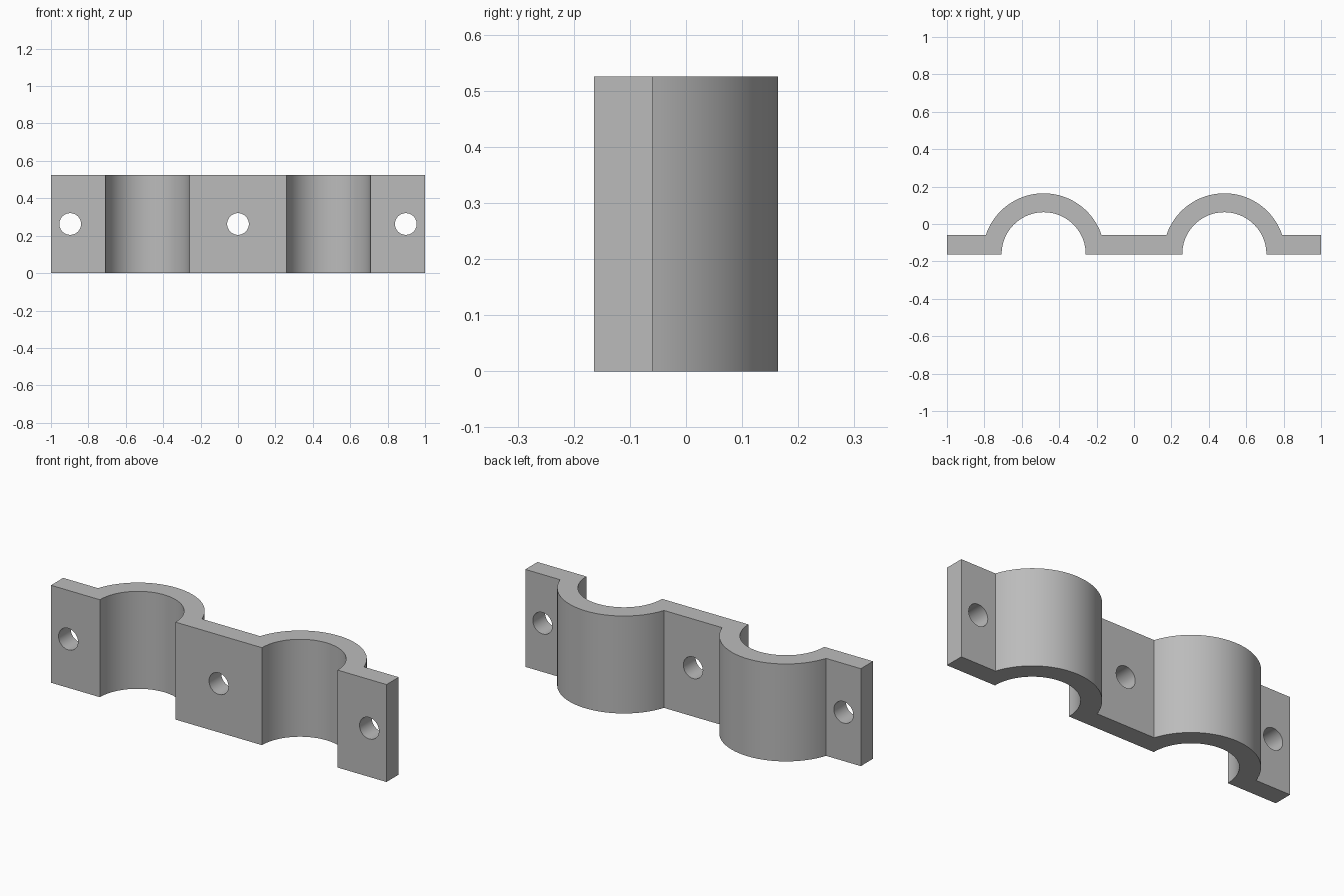
import bpy, bmesh, math
from mathutils import Matrix

cube = bpy.data.objects.get("Cube")
if cube:
    bpy.data.objects.remove(cube, do_unlink=True)

HEIGHT = 0.525
FRONT, PLATE_BACK = -0.164, -0.06
SADDLE_X, CENTRE_Y = 0.483, -0.162
INNER_R, OUTER_R = 0.225, 0.326
HOLE_R = 0.058
STEPS = 48

grey = bpy.data.materials.new("plain grey")
grey.use_nodes = True
colour = (0.5, 0.5, 0.5, 1)
grey.diffuse_color = colour
grey.node_tree.nodes["Principled BSDF"].inputs["Base Color"].default_value = colour


def arc(cx, radius, y_end):
    """Points from left to right over the top, ending at height y_end."""
    a = math.asin((y_end - CENTRE_Y) / radius)
    angles = [math.pi - a - (math.pi - 2 * a) * i / STEPS for i in range(STEPS + 1)]
    return [(cx + radius * math.cos(t), CENTRE_Y + radius * math.sin(t)) for t in angles]


def new_object(name, bm):
    bmesh.ops.recalc_face_normals(bm, faces=bm.faces)
    mesh = bpy.data.meshes.new(name)
    bm.to_mesh(mesh)
    bm.free()
    mesh.materials.append(grey)
    ob = bpy.data.objects.new(name, mesh)
    bpy.context.collection.objects.link(ob)
    return ob


# Clamp outline: front edge with two inner arcs, back edge with two outer arcs
front = [(-1, FRONT)]
back = [(-1, PLATE_BACK)]
for cx in (-SADDLE_X, SADDLE_X):
    front += arc(cx, INNER_R, FRONT)
    back += arc(cx, OUTER_R, PLATE_BACK)
front.append((1, FRONT))
back.append((1, PLATE_BACK))

bm = bmesh.new()
base = bm.faces.new([bm.verts.new((x, y, 0)) for x, y in front + back[::-1]])
top = bmesh.ops.extrude_face_region(bm, geom=[base])["geom"]
bmesh.ops.translate(bm, vec=(0, 0, HEIGHT),
                    verts=[v for v in top if isinstance(v, bmesh.types.BMVert)])
clamp = new_object("double_pipe_clamp", bm)

# Bolt hole cutters through the three flat tabs
bm = bmesh.new()
for x in (-0.897, 0, 0.897):
    place = Matrix.Translation((x, (FRONT + PLATE_BACK) / 2, HEIGHT / 2))
    bmesh.ops.create_cone(bm, cap_ends=True, segments=48, radius1=HOLE_R, radius2=HOLE_R,
                          depth=0.3, matrix=place @ Matrix.Rotation(math.pi / 2, 4, "X"))
cutter = new_object("bolt_hole_cutter", bm)

cut = clamp.modifiers.new("bolt_holes", "BOOLEAN")
cut.operation = "DIFFERENCE"
cut.solver = "EXACT"
cut.object = cutter
bpy.ops.object.select_all(action="DESELECT")
clamp.select_set(True)
bpy.context.view_layer.objects.active = clamp
bpy.ops.object.modifier_apply(modifier=cut.name)
bpy.data.objects.remove(cutter, do_unlink=True)

# Smooth bores and saddles, sharp corners
bpy.ops.object.shade_smooth_by_angle(angle=math.radians(30))
